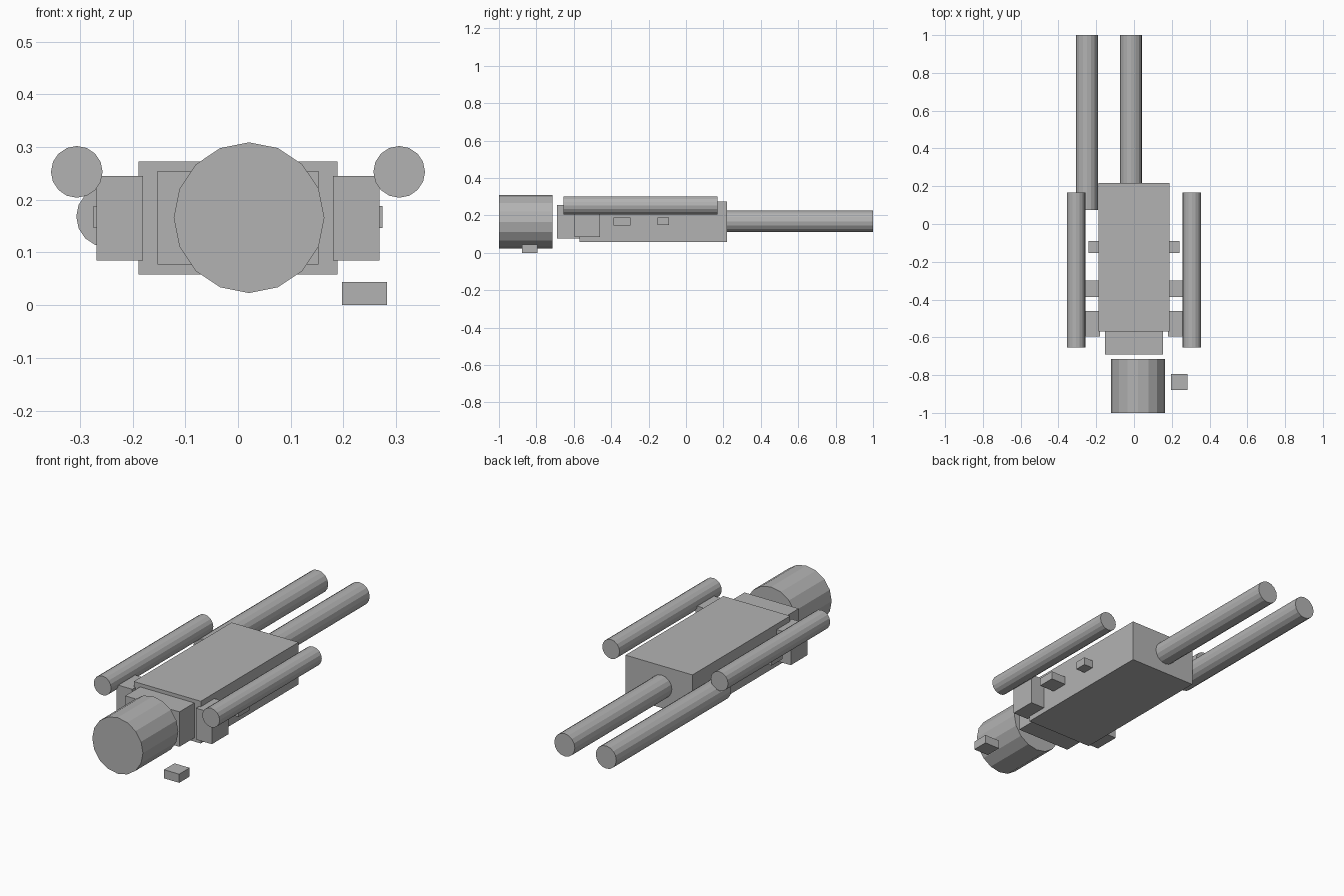
import bpy
import bmesh
from math import pi
from mathutils import Matrix, Vector

cube = bpy.data.objects.get("Cube")
if cube:
    bpy.data.objects.remove(cube, do_unlink=True)

# Single plain grey
grey = bpy.data.materials.new("plain_grey")
grey.use_nodes = True
tone = (0.45, 0.45, 0.45, 1)
grey.diffuse_color = tone
grey.node_tree.nodes["Principled BSDF"].inputs["Base Color"].default_value = tone


def finish(name, bm, centre):
    mesh = bpy.data.meshes.new(name)
    bm.to_mesh(mesh)
    bm.free()
    mesh.materials.append(grey)
    obj = bpy.data.objects.new(name, mesh)
    obj.location = centre
    bpy.context.collection.objects.link(obj)


def box(name, low, high):
    """Block between two opposite corners."""
    low, high = Vector(low), Vector(high)
    bm = bmesh.new()
    bmesh.ops.create_cube(bm, size=1)
    bmesh.ops.scale(bm, vec=high - low, verts=bm.verts)
    finish(name, bm, (low + high) / 2)


def tube(name, x, z, radius, back, front):
    """Sixteen-sided capped cylinder running along y."""
    bm = bmesh.new()
    bmesh.ops.create_cone(bm, cap_ends=True, segments=16, radius1=radius,
                          radius2=radius, depth=front - back,
                          matrix=Matrix.Rotation(pi / 2, 4, "X"))
    finish(name, bm, (x, (back + front) / 2, z))


# Main hull, front collar and drum
box("main_body", (-0.189, -0.57, 0.058), (0.189, 0.218, 0.273))
box("front_collar", (-0.153, -0.69, 0.077), (0.153, -0.56, 0.255))
tube("front_drum", 0.021, 0.166, 0.143, -1, -0.715)

# Rear pipes
tube("rear_middle_pipe", -0.015, 0.168, 0.058, 0.21, 1)
tube("rear_side_pipe", -0.249, 0.168, 0.058, 0.075, 1)

# Side blocks, pegs and rails on both sides
for side, sign in (("left", 1), ("right", -1)):
    for part, reach, back, front, bottom, top in (
            ("arm_block", 0.269, -0.595, -0.46, 0.085, 0.245),
            ("front_peg", 0.274, -0.387, -0.298, 0.146, 0.188),
            ("rear_peg", 0.24, -0.153, -0.091, 0.148, 0.188)):
        xs = sorted((0.18 * sign, reach * sign))
        box(f"{side}_{part}", (xs[0], back, bottom), (xs[1], front, top))
    tube(f"{side}_rail", 0.306 * sign, 0.253, 0.049, -0.655, 0.168)

# Loose small block beside the drum
box("small_block", (0.197, -0.878, 0), (0.283, -0.793, 0.044))
